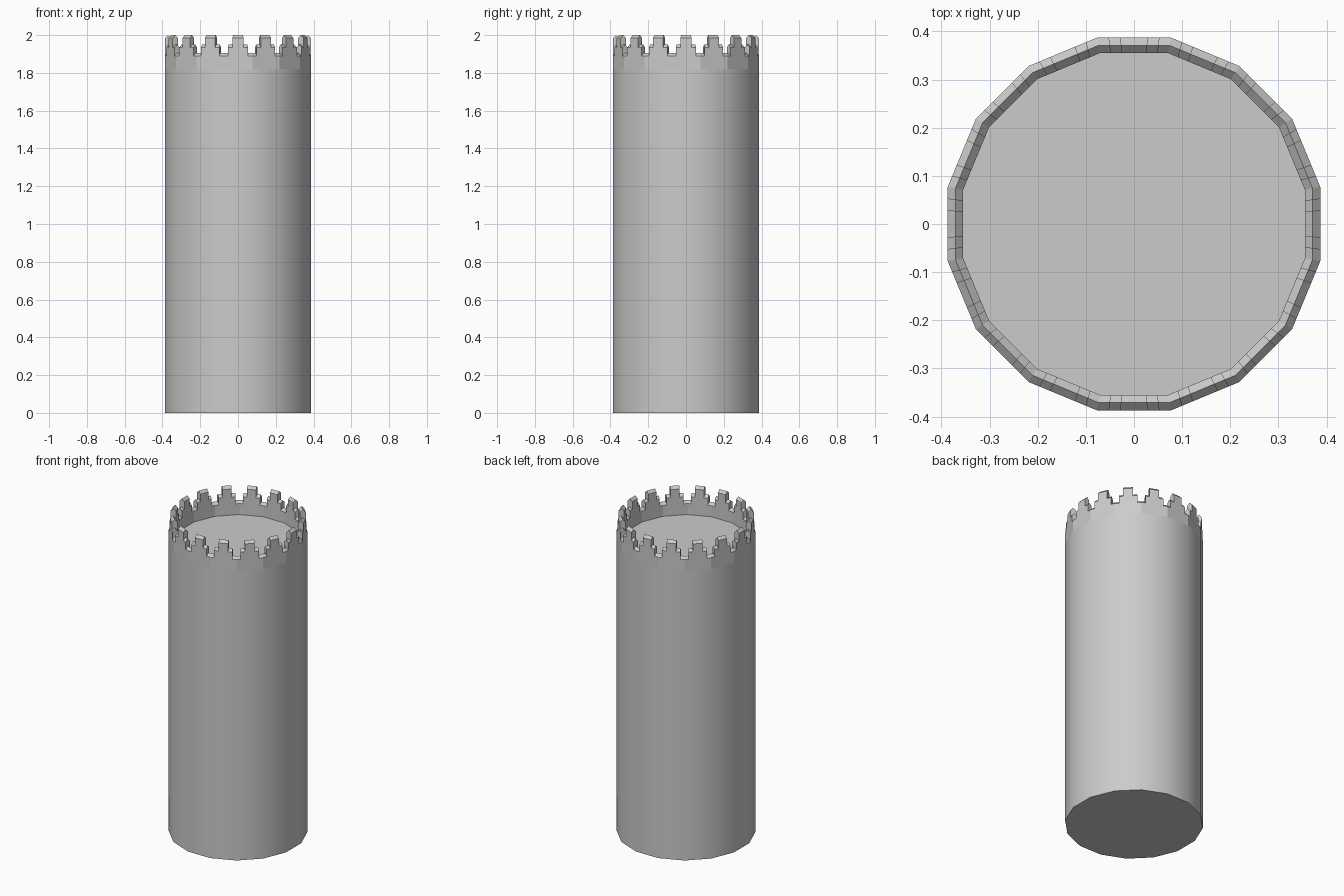
import bpy, bmesh, math
from mathutils import Vector

if "Cube" in bpy.data.objects:
    bpy.data.objects.remove(bpy.data.objects["Cube"])

N = 16                                   # sides of the tower
R_OUT, R_MID, R_IN = 0.387, 0.371, 0.355  # apothems: outer face, coping ridge, inner face
Z_FLOOR = 1.82
DROP = 0.016                             # fall of the coping either side of its ridge
CUTS = [-1, -0.69, -0.37, 0.37, 0.69, 1]  # breaks along each side
TOPS = [1.905, 1.95, 2.0, 1.95, 1.905]    # ridge height of each piece

stone = bpy.data.materials.new("grey stone")
stone.diffuse_color = (0.6, 0.6, 0.6, 1)
stone.use_nodes = True
stone.node_tree.nodes["Principled BSDF"].inputs["Base Color"].default_value = stone.diffuse_color


def point(side, f, apothem, z):
    """Point on one side of the polygon, f from -1 to 1 along it."""
    a = 2 * math.pi * side / N
    t = f * apothem * math.tan(math.pi / N)
    return Vector((apothem * math.cos(a) - t * math.sin(a),
                   apothem * math.sin(a) + t * math.cos(a), z))


def finish(name, bm):
    bmesh.ops.remove_doubles(bm, verts=bm.verts, dist=1e-5)
    me = bpy.data.meshes.new(name)
    bm.to_mesh(me)
    bm.free()
    me.materials.append(stone)
    ob = bpy.data.objects.new(name, me)
    bpy.context.collection.objects.link(ob)
    return ob


def face(bm, pts):
    return bm.faces.new([bm.verts.new(p) for p in pts])


# Shaft: smooth sixteen-sided wall with a flat base
bm = bmesh.new()
for s in range(N):
    face(bm, [point(s, -1, R_OUT, 0), point(s, 1, R_OUT, 0),
              point(s, 1, R_OUT, Z_FLOOR), point(s, -1, R_OUT, Z_FLOOR)]).smooth = True
face(bm, [point(s, -1, R_OUT, 0) for s in reversed(range(N))])
shaft = finish("tower_shaft", bm)
bpy.context.view_layer.objects.active = shaft
shaft.select_set(True)
bpy.ops.object.shade_smooth_by_angle(angle=math.radians(30))

# Roof floor inside the parapet
bm = bmesh.new()
face(bm, [point(s, -1, R_IN, Z_FLOOR) for s in range(N)])
finish("roof_floor", bm)


def coping(s, f, top):
    return [point(s, f, R_OUT, top - DROP), point(s, f, R_MID, top),
            point(s, f, R_IN, top - DROP)]


# Stepped battlements with a ridged coping
bm = bmesh.new()
for s in range(N):
    for i, top in enumerate(TOPS):
        a, b = CUTS[i], CUTS[i + 1]
        pa = [point(s, a, R_OUT, Z_FLOOR)] + coping(s, a, top) + [point(s, a, R_IN, Z_FLOOR)]
        pb = [point(s, b, R_OUT, Z_FLOOR)] + coping(s, b, top) + [point(s, b, R_IN, Z_FLOOR)]
        for k in range(4):
            face(bm, [pa[k], pb[k], pb[k + 1], pa[k + 1]])
        # riser between this piece and the next
        if i + 1 < len(TOPS):
            lo, hi = coping(s, b, top), coping(s, b, TOPS[i + 1])
            for k in range(2):
                q = [lo[k], lo[k + 1], hi[k + 1], hi[k]]
                face(bm, q if TOPS[i + 1] < top else q[::-1])
bmesh.ops.remove_doubles(bm, verts=bm.verts, dist=1e-5)
bmesh.ops.recalc_face_normals(bm, faces=bm.faces)
# make sure the outer faces point outward
bm.normal_update()
test = max(bm.faces, key=lambda f: f.calc_center_median().xy.length)
if test.normal.xy.dot(test.calc_center_median().xy) < 0:
    bmesh.ops.reverse_faces(bm, faces=bm.faces)
finish("battlements", bm)
